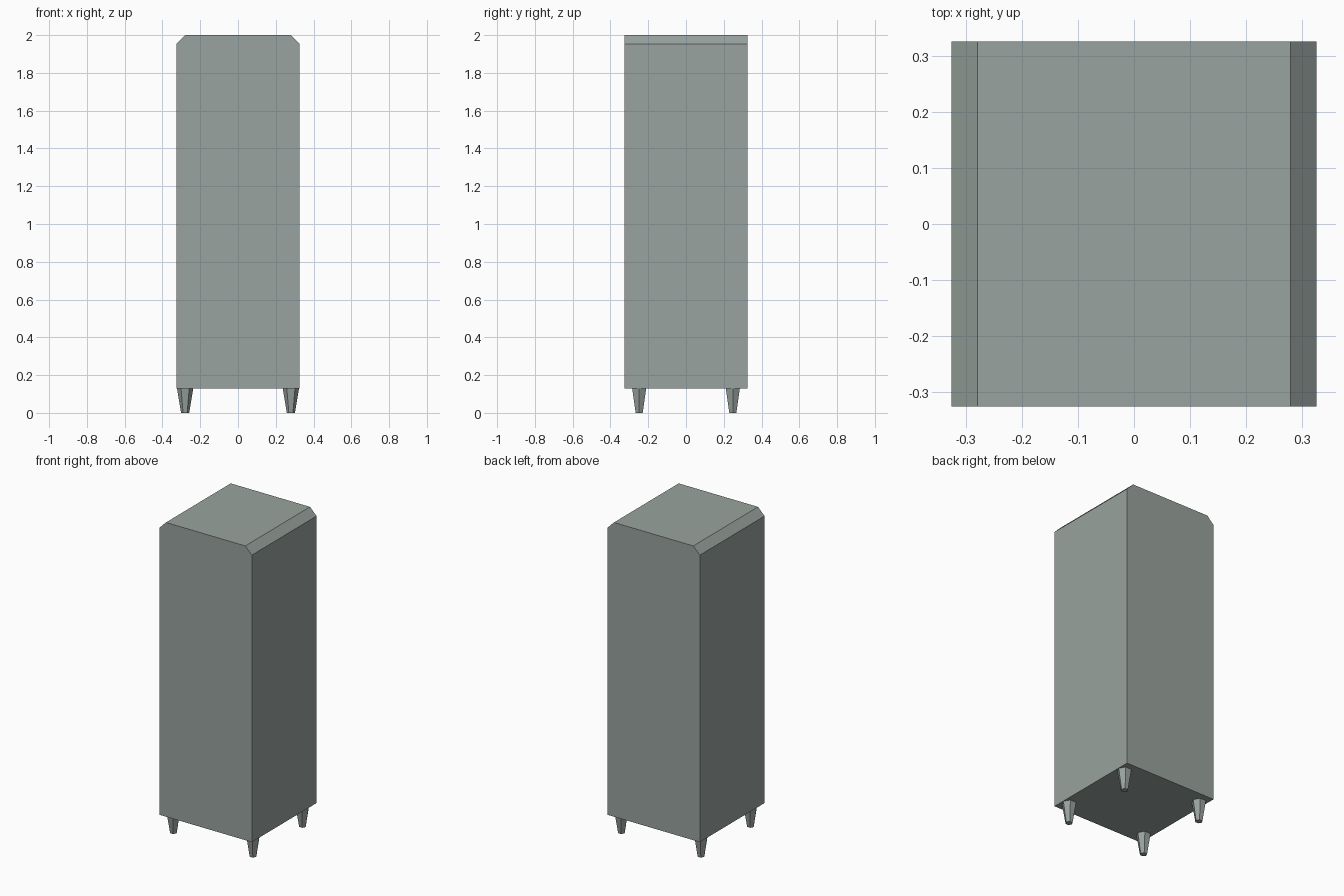
import bpy, bmesh, math
from mathutils import Matrix

if "Cube" in bpy.data.objects:
    bpy.data.objects.remove(bpy.data.objects["Cube"])

paint = bpy.data.materials.new("grey green")
paint.diffuse_color = (0.318, 0.366, 0.342, 1)
paint.use_nodes = True
paint.node_tree.nodes["Principled BSDF"].inputs["Base Color"].default_value = paint.diffuse_color


def add_object(name, bm):
    bmesh.ops.recalc_face_normals(bm, faces=bm.faces)
    mesh = bpy.data.meshes.new(name)
    bm.to_mesh(mesh)
    bm.free()
    mesh.materials.append(paint)
    obj = bpy.data.objects.new(name, mesh)
    bpy.context.collection.objects.link(obj)
    return obj


# Cabinet body: front profile with two chamfered top corners, extruded in depth
half, bottom, top, chamfer = 0.325, 0.13, 2.0, 0.046
profile = [(-half, bottom), (half, bottom), (half, top - chamfer),
           (half - chamfer, top), (chamfer - half, top), (-half, top - chamfer)]
bm = bmesh.new()
face = bm.faces.new([bm.verts.new((x, -half, z)) for x, z in profile])
ext = bmesh.ops.extrude_face_region(bm, geom=[face])
moved = [v for v in ext["geom"] if isinstance(v, bmesh.types.BMVert)]
bmesh.ops.translate(bm, verts=moved, vec=(0, 2 * half, 0))
add_object("cabinet_body", bm)

# Four tapered six-sided feet, with points along x
for side, sx in (("left", -1), ("right", 1)):
    for end, sy in (("front", -1), ("back", 1)):
        bm = bmesh.new()
        place = (Matrix.Translation((sx * 0.28, sy * 0.248, bottom / 2))
                 @ Matrix.Rotation(math.radians(90), 4, 'Z'))
        bmesh.ops.create_cone(bm, cap_ends=True, segments=6, radius1=0.0215,
                              radius2=0.043, depth=bottom, matrix=place)
        add_object(f"{end}_{side}_foot", bm)
